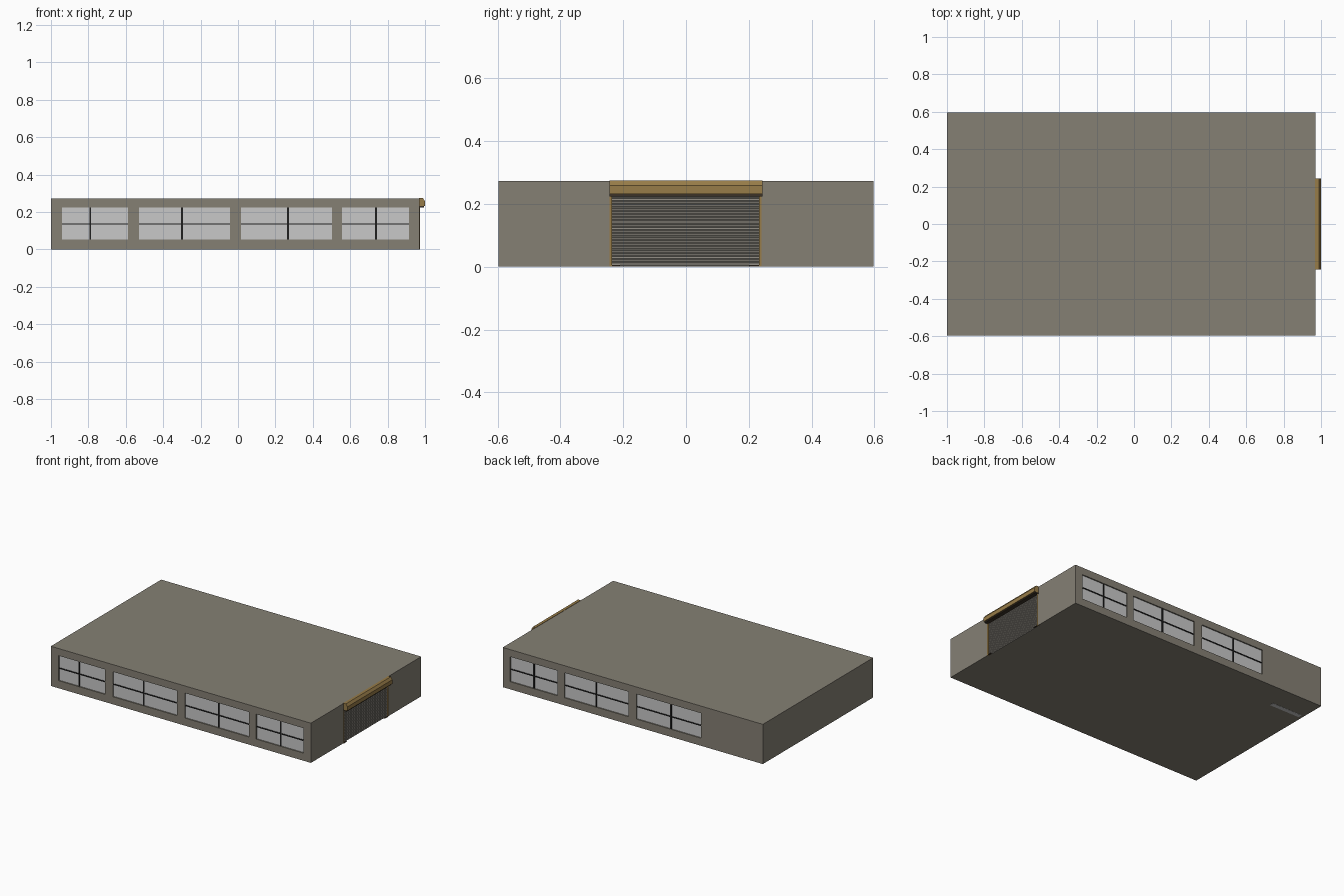
import bpy, bmesh
from mathutils import Matrix, Vector

if "Cube" in bpy.data.objects:
    bpy.data.objects.remove(bpy.data.objects["Cube"])


def material(name, rgb):
    m = bpy.data.materials.new(name)
    m.diffuse_color = (*rgb, 1)
    m.use_nodes = True
    m.node_tree.nodes["Principled BSDF"].inputs["Base Color"].default_value = m.diffuse_color
    return m


WALL = material("warm grey wall", (0.235, 0.216, 0.175))
GLASS = material("pale grey glass", (0.58, 0.58, 0.58))
BAR = material("black bars", (0.013, 0.013, 0.013))
TAN = material("ochre metal", (0.31, 0.20, 0.065))
DARK = material("dark brown trim", (0.045, 0.032, 0.02))
SHUTTER = material("shutter grey", (0.235, 0.22, 0.19))


def finish(name, bm, mat):
    bmesh.ops.recalc_face_normals(bm, faces=bm.faces)
    me = bpy.data.meshes.new(name)
    bm.to_mesh(me)
    bm.free()
    me.materials.append(mat)
    ob = bpy.data.objects.new(name, me)
    bpy.context.collection.objects.link(ob)
    return ob


def boxes(name, mat, spans):
    """One object from boxes given as ((x0, x1), (y0, y1), (z0, z1))."""
    bm = bmesh.new()
    for s in spans:
        size = [abs(b - a) for a, b in s]
        mid = Vector([(a + b) / 2 for a, b in s])
        bmesh.ops.create_cube(bm, size=1, matrix=Matrix.Translation(mid) @ Matrix.Diagonal((*size, 1)))
    return finish(name, bm, mat)


def extrude_y(name, mat, profile, y0, y1):
    """Closed x-z profile stretched along y."""
    bm = bmesh.new()
    f = bm.faces.new([bm.verts.new((x, y0, z)) for x, z in profile])
    ext = bmesh.ops.extrude_face_region(bm, geom=[f])
    bmesh.ops.translate(bm, vec=(0, y1 - y0, 0),
                        verts=[v for v in ext["geom"] if isinstance(v, bmesh.types.BMVert)])
    return finish(name, bm, mat)


X0, X1, Y, TOP = -1.0, 0.97, 0.597, 0.273
WZ = (0.053, 0.224)
# left edge, right edge and upright bar of each window
WINDOWS = [(-0.94, -0.588, -0.79), (-0.53, -0.043, -0.30),
           (0.016, 0.503, 0.267), (0.556, 0.914, 0.738)]
DOOR_Y, DOOR_Z = (-0.238, 0.236), 0.226

# Building block with window and door recesses
building = boxes("building", WALL, [((X0, X1), (-Y, Y), (0.001, TOP))])
cuts, panes, bars = [((X1 - 0.008, X1 + 0.1), DOOR_Y, (-0.1, DOOR_Z))], [], []
for s in (-1, 1):
    for a, b, mid in WINDOWS[(0 if s < 0 else 1):]:
        cuts.append(((a, b), (s * (Y - 0.009), s * (Y + 0.1)), WZ))
        panes.append(((a, b), (s * (Y - 0.011), s * (Y - 0.008)), WZ))
        depth = (s * (Y - 0.009), s * (Y - 0.004))
        bars.append(((mid - 0.005, mid + 0.005), depth, WZ))
        bars.append(((a, b), depth, (0.133, 0.14)))
cutter = boxes("recess_cutter", WALL, cuts)
cutter.hide_render = True
mod = building.modifiers.new("recesses", "BOOLEAN")
mod.operation, mod.solver, mod.object = "DIFFERENCE", "EXACT", cutter
bpy.context.view_layer.objects.active = building
bpy.ops.object.modifier_apply(modifier=mod.name)
bpy.data.objects.remove(cutter)

# Window glass and glazing bars
boxes("window_panes", GLASS, panes)
boxes("window_bars", BAR, bars)

# Roller shutter: stacked slats with a ridged profile
n = 22
h = DOOR_Z / n
profile = [(X1 - 0.009, 0.001)]
for i in range(n):
    profile += [(X1 - 0.006, 0.001 + i * h), (X1 - 0.003, 0.001 + (i + 0.5) * h)]
profile += [(X1 - 0.006, DOOR_Z), (X1 - 0.009, DOOR_Z)]
extrude_y("shutter", SHUTTER, profile, *DOOR_Y)

# Shutter guide rails
boxes("shutter_rails", TAN, [((X1 - 0.009, X1 + 0.003), (y - 0.004, y + 0.004), (0, 0.23))
                             for y in (-0.239, 0.237)])
boxes("rail_feet", DARK, [((X1 - 0.006, X1 + 0.003), y, (0, 0.005))
                          for y in ((-0.235, -0.21), (0.2, 0.233))])

# Shutter housing with chamfered front and dark underside lip
extrude_y("shutter_housing", TAN,
          [(X1 - 0.002, 0.231), (1.0, 0.231), (1.0, 0.258), (0.988, 0.275), (X1 - 0.002, 0.275)],
          -0.244, 0.243)
boxes("housing_lip", DARK, [((X1 - 0.004, 0.994), (-0.244, 0.243), (0.224, 0.231))])

# Pale strip on the underside near the back left corner
boxes("floor_strip", GLASS, [((-0.98, -0.75), (0.405, 0.435), (0, 0.002))])
